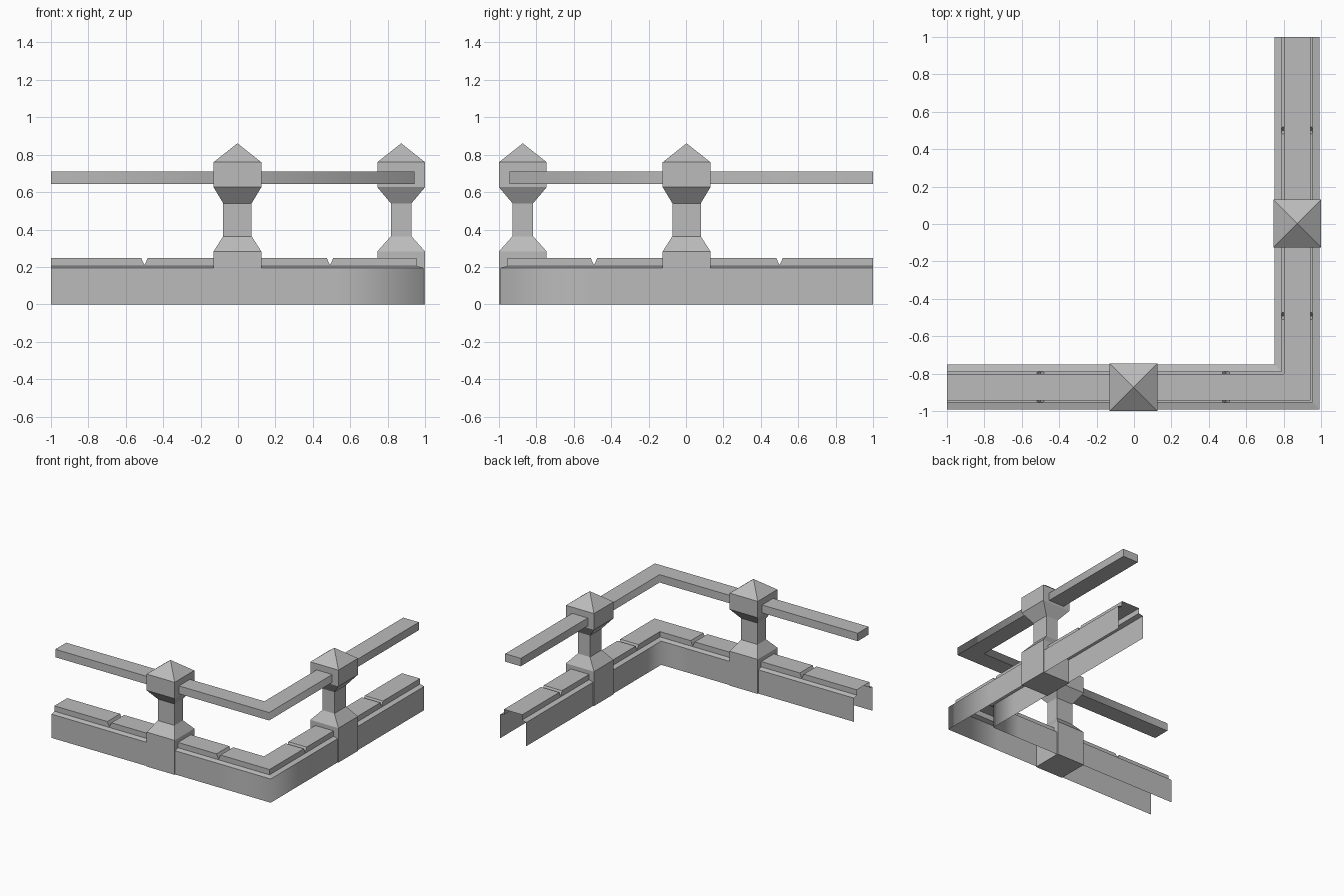
import bpy
import bmesh
from mathutils import Vector

cube = bpy.data.objects.get("Cube")
if cube:
    bpy.data.objects.remove(cube, do_unlink=True)

MID = 0.8725       # distance of both runs' centre line from the middle
POST_SHIFT = 0.003

stone = bpy.data.materials.new("grey_stone")
stone.use_nodes = True
GREY = (0.5, 0.5, 0.5, 1)
stone.diffuse_color = GREY
stone.node_tree.nodes["Principled BSDF"].inputs["Base Color"].default_value = GREY


def add_object(name, bm):
    bmesh.ops.recalc_face_normals(bm, faces=bm.faces)
    mesh = bpy.data.meshes.new(name)
    bm.to_mesh(mesh)
    bm.free()
    mesh.materials.append(stone)
    obj = bpy.data.objects.new(name, mesh)
    bpy.context.collection.objects.link(obj)
    return obj


def corner_sweep(name, stations, closed, smooth_spans):
    """Sweep (offset, height) profiles along the front run, then mirror them
    over the mitred corner. stations: list of (x along the run, profile)."""
    bm = bmesh.new()
    rings = []
    for x, profile in stations:
        rings.append([bm.verts.new((x, -MID - o, z)) for o, z in profile])
    corner = stations[-1][1]
    rings.append([bm.verts.new((MID + o, -MID - o, z)) for o, z in corner])
    for x, profile in reversed(stations):
        rings.append([bm.verts.new((MID + o, -x, z)) for o, z in profile])

    count = len(corner)
    spans = count if closed else count - 1
    for a, b in zip(rings, rings[1:]):
        for i in range(spans):
            j = (i + 1) % count
            face = bm.faces.new((a[i], b[i], b[j], a[j]))
            face.smooth = i in smooth_spans
    if closed:
        bm.faces.new(rings[0])
        bm.faces.new(rings[-1])
    # Only the upright mitre edges stay soft
    for e in bm.edges:
        d = e.verts[0].co - e.verts[1].co
        e.smooth = abs(d.z) > 0.9 * d.length and all(f.smooth for f in e.link_faces)
    return add_object(name, bm)


# Hollow kerb with sloping ledges, a raised cap and V joints across the cap
def kerb_profile(top):
    half = [(0.12, 0), (0.12, 0.195), (0.083, 0.205), (0.083, top)]
    return half + [(-o, z) for o, z in reversed(half)]


full, joint = kerb_profile(0.249), kerb_profile(0.209)
kerb = [(-1, full)]
for x in (-0.5, 0.492):
    kerb += [(x - 0.018, full), (x, joint), (x + 0.018, full)]
corner_sweep("kerb", kerb, False, {0, 6})

# Handrail
rail = [(0.071, 0.644), (0.071, 0.709), (-0.071, 0.709), (-0.071, 0.644)]
corner_sweep("handrail", [(-1, rail)], True, {0, 2})


# Posts: square base, slim shaft, flared head and pyramid top
def post(name, x, y, shaft_x, shaft_y):
    w = 0.1275
    levels = [(w, w, 0), (w, w, 0.283), (shaft_x, shaft_y, 0.364),
              (shaft_x, shaft_y, 0.54), (w, w, 0.626), (w, w, 0.76)]
    bm = bmesh.new()
    rings = [[bm.verts.new((x + sx * hx, y + sy * hy, z))
              for sx, sy in ((-1, -1), (1, -1), (1, 1), (-1, 1))]
             for hx, hy, z in levels]
    bm.faces.new(rings[0])
    for a, b in zip(rings, rings[1:]):
        for i in range(4):
            j = (i + 1) % 4
            bm.faces.new((a[i], a[j], b[j], b[i]))
    apex = bm.verts.new(Vector((x, y, 0.861)))
    for i in range(4):
        bm.faces.new((rings[-1][i], rings[-1][(i + 1) % 4], apex))
    add_object(name, bm)


post("front_post", -POST_SHIFT, -MID, 0.076, 0.055)
post("left_post", MID, POST_SHIFT, 0.055, 0.076)
